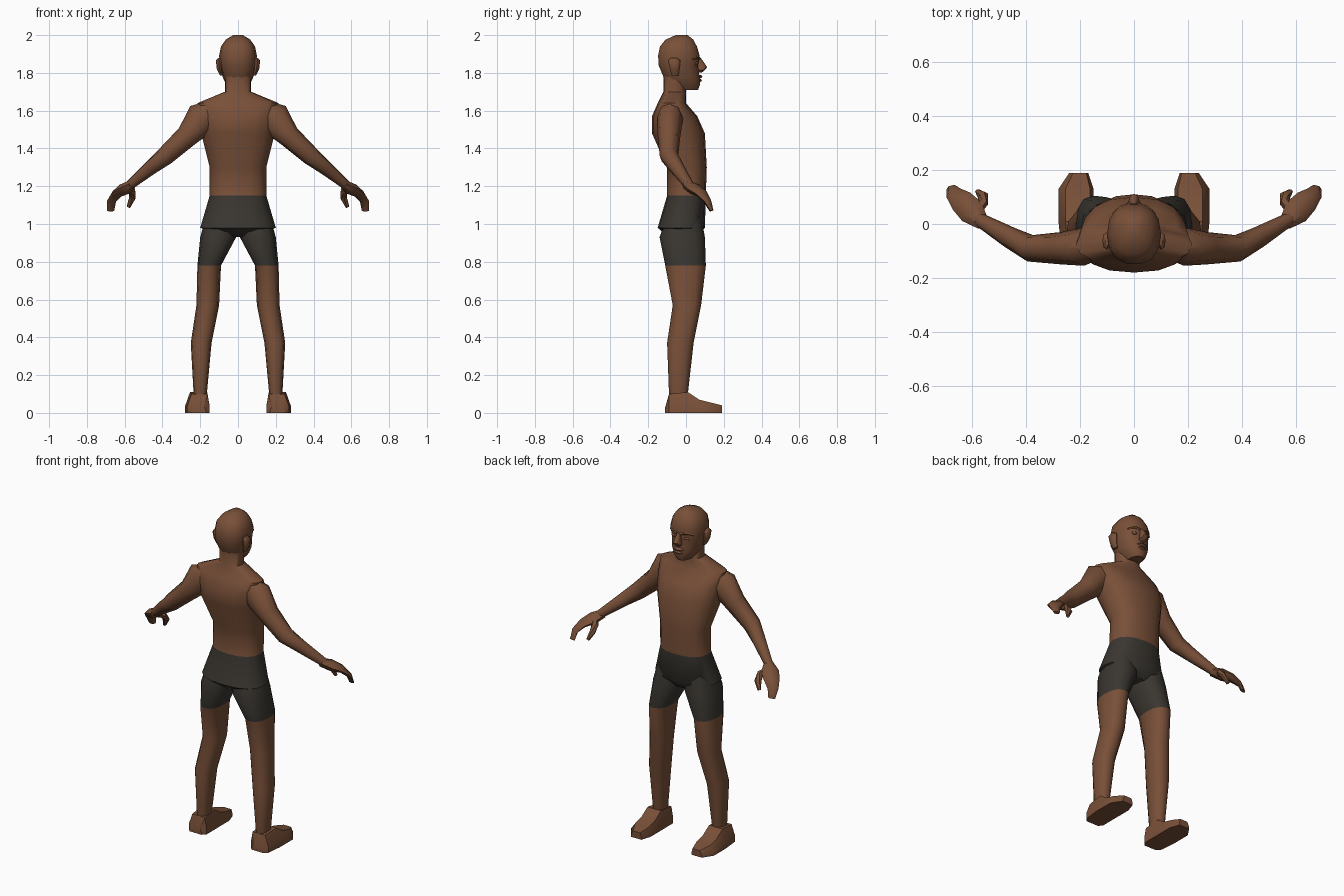
import bpy, bmesh, math
from mathutils import Vector

if "Cube" in bpy.data.objects:
    bpy.data.objects.remove(bpy.data.objects["Cube"])


def material(name, colour):
    made = bpy.data.materials.new(name)
    made.use_nodes = True
    made.diffuse_color = colour
    made.node_tree.nodes["Principled BSDF"].inputs["Base Color"].default_value = colour
    return made


skin = material("brown skin", (.19, .08, .04, 1))
cloth = material("charcoal cloth", (.042, .037, .03, 1))
waist, hem = 1.15, .78


def finish(name, bm, mirror, angle):
    """Turn a bmesh into a smooth shaded object, mirrored if it is a pair."""
    bmesh.ops.recalc_face_normals(bm, faces=bm.faces)
    mesh = bpy.data.meshes.new(name)
    mesh.materials.append(skin)
    # The shorts are the band between waist and hem on the trunk and legs
    if name in ("torso", "legs"):
        mesh.materials.append(cloth)
        for face in bm.faces:
            face.material_index = int(hem < face.calc_center_median().z < waist)
    bm.to_mesh(mesh)
    bm.free()
    part = bpy.data.objects.new(name, mesh)
    bpy.context.collection.objects.link(part)
    if mirror:
        part.modifiers.new("Mirror", "MIRROR").use_mirror_merge = False
    bpy.ops.object.select_all(action="DESELECT")
    part.select_set(True)
    bpy.context.view_layer.objects.active = part
    bpy.ops.object.shade_smooth_by_angle(angle=math.radians(angle))


def loft(name, rings, mirror=False, angle=50):
    """Join rings of points into one closed part."""
    bm = bmesh.new()
    loops = [[bm.verts.new(point) for point in ring] for ring in rings]
    count = len(loops[0])
    for low, high in zip(loops, loops[1:]):
        for i in range(count):
            j = (i + 1) % count
            bm.faces.new((low[i], low[j], high[j], high[i]))
    bm.faces.new(loops[0])
    bm.faces.new(loops[-1])
    finish(name, bm, mirror, angle)


def circle(sides, power=1):
    """Unit circle as cosine and sine pairs; a power below one squares it off."""
    def soften(value):
        return math.copysign(abs(value) ** power, value)
    angles = [math.tau * i / sides for i in range(sides)]
    return [(soften(math.cos(a)), soften(math.sin(a))) for a in angles]


def stack(name, levels, sides=12, **options):
    """Level rings, each given as height, left and right limit, back and front limit."""
    rings = []
    for z, left, right, back, front in levels:
        middle = Vector(((left + right) / 2, (back + front) / 2, z))
        wide, deep = (right - left) / 2, (front - back) / 2
        rings.append([middle + Vector((wide * c, deep * s, 0))
                      for c, s in circle(sides, .85)])
    loft(name, rings, **options)


def central(levels):
    """Levels on the middle plane: height, half width, back and front limit."""
    return [(z, -half, half, back, front) for z, half, back, front in levels]


def limb(name, path, sides=8):
    """Mirrored tube along a path of x, y, z, half width, half thickness."""
    centres = [Vector(step[:3]) for step in path]
    rings = []
    for i, step in enumerate(path):
        wide, thick = step[3:]
        along = centres[min(i + 1, len(path) - 1)] - centres[max(i - 1, 0)]
        across = along.cross(Vector((0, 0, 1))).normalized()
        up = across.cross(along).normalized()
        rings.append([centres[i] + across * wide * c + up * thick * s
                      for c, s in circle(sides)])
    loft(name, rings, mirror=True)


def lump(name, centre, size, mirror=False):
    """Low-poly ellipsoid for small features."""
    bm = bmesh.new()
    bmesh.ops.create_uvsphere(bm, u_segments=8, v_segments=6, radius=1)
    bmesh.ops.scale(bm, vec=size, verts=bm.verts)
    bmesh.ops.translate(bm, vec=centre, verts=bm.verts)
    finish(name, bm, mirror, angle=50)


# Trunk from crotch to neck
stack("torso", central([
    (.93, .09, -.09, .06), (.98, .2, -.15, .1), (waist, .15, -.1, .105),
    (1.3, .15, -.1, .11), (1.48, .195, -.18, .1), (1.57, .205, -.18, .06),
    (1.64, .215, -.15, 0), (1.7, .07, -.12, 0), (1.79, .07, -.12, 0)]), sides=16)

# Legs, clothed above the hem
stack("legs", [
    (1.04, .02, .17, -.1, .08), (.93, .01, .2, -.14, .1), (hem, .09, .215, -.11, .105),
    (.57, .1, .22, -.07, .08), (.37, .14, .25, -.1, .04),
    (.1, .165, .235, -.09, .01), (.04, .17, .23, -.08, 0)], mirror=True)

# Feet: sloped sections from heel to toe
feet = []
for y, inner, outer, top in ((-.11, .17, .25, .03), (-.09, .15, .27, .1),
                             (.01, .15, .28, .11), (.07, .15, .28, .07),
                             (.13, .15, .28, .055), (.19, .17, .24, .04)):
    slope = (outer - inner) / 5
    feet.append([(inner, y, 0), (outer, y, 0), (outer, y, top / 3),
                 (outer - slope, y, top), (inner + slope / 2, y, top),
                 (inner, y, top / 3)])
loft("feet", feet, mirror=True, angle=35)

# Arms, hands and thumbs
limb("arms", [
    (.13, -.08, 1.6, .05, .06), (.19, -.085, 1.56, .07, .09), (.27, -.09, 1.465, .06, .06),
    (.385, -.09, 1.36, .05, .05), (.46, -.05, 1.3, .04, .04), (.58, .02, 1.2, .025, .025)])
limb("hands", [
    (.56, 0, 1.21, .025, .025), (.6, .045, 1.185, .05, .03), (.64, .085, 1.16, .045, .02),
    (.67, .115, 1.12, .03, .015), (.675, .135, 1.07, .02, .01)], sides=6)
limb("thumbs", [
    (.59, .045, 1.185, .02, .02), (.56, .08, 1.17, .02, .02),
    (.56, .105, 1.135, .02, .015), (.58, .12, 1.09, .01, .01)], sides=6)

# Head from jaw to crown
stack("head", central([
    (1.71, .04, -.07, .065), (1.735, .06, -.1, .075), (1.775, .08, -.12, .075),
    (1.84, .095, -.147, .065), (1.89, .1, -.15, .075), (1.94, .09, -.14, .06),
    (1.976, .065, -.11, .04), (2, .025, -.055, .01)]), sides=14)
stack("ears", [
    (1.785, .08, .095, -.075, -.04), (1.82, .085, .112, -.085, -.035),
    (1.865, .085, .117, -.095, -.03), (1.88, .09, .105, -.08, -.05)],
    sides=8, mirror=True)

# Face
stack("nose", central([
    (1.803, .014, .05, .085), (1.815, .024, .05, .1), (1.83, .018, .05, .112),
    (1.88, .01, .05, .078)]), sides=8)
lump("upper_lip", (0, .065, 1.78), (.035, .022, .01))
lump("lower_lip", (0, .062, 1.76), (.03, .022, .01))
lump("eyelids", (.04, .052, 1.85), (.02, .014, .01), mirror=True)
limb("brows", [(.01, .07, 1.876, .01, .007), (.045, .06, 1.884, .01, .008),
               (.076, .035, 1.874, .008, .006)], sides=6)
